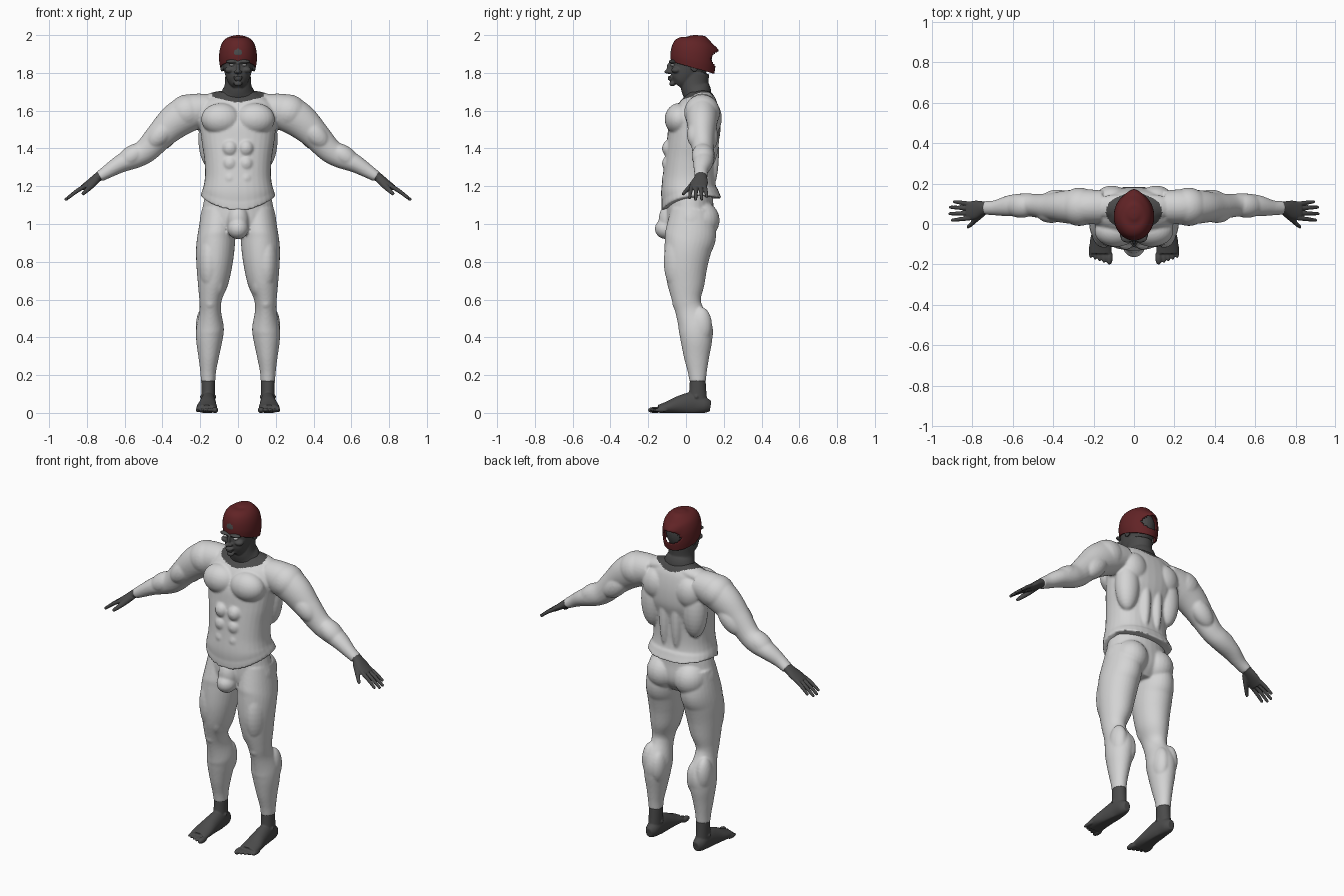
import bpy, bmesh, math
from mathutils import Vector, Matrix

cube = bpy.data.objects.get("Cube")
if cube:
    bpy.data.objects.remove(cube, do_unlink=True)


def material(name, *rgb):
    mat = bpy.data.materials.new(name)
    mat.use_nodes = True
    mat.diffuse_color = (*rgb, 1)
    node = next(n for n in mat.node_tree.nodes if n.type == "BSDF_PRINCIPLED")
    node.inputs["Base Color"].default_value = (*rgb, 1)
    return mat


CLOTH = material("light grey cloth", .66, .66, .66)
SKIN = material("dark grey skin", .07, .07, .07)
RED = material("dark red knit", .12, .017, .019)
WHITE = material("eye white", .8, .8, .8)
X, Y = Vector((1, 0, 0)), Vector((0, 1, 0))


def resample(rows, steps=6):
    """Smooth curve through rows of numbers."""
    out = []
    for i in range(len(rows) - 1):
        a, b, c, d = (rows[min(max(k, 0), len(rows) - 1)] for k in range(i - 1, i + 3))
        for j in range(steps):
            t = j / steps
            out.append([q + t / 2 * (r - p + t * (2 * p - 5 * q + 4 * r - s + t * (3 * (q - r) + s - p)))
                        for p, q, r, s in zip(a, b, c, d)])
    return out + [list(rows[-1])]


class Part:
    """Collects overlapping volumes, then fuses them into one smooth skin."""

    def __init__(self, name, sides=(1, -1)):
        self.name, self.sides, self.bm = name, sides, bmesh.new()

    def loft(self, rows, axis=X, pair=False, power=2, count=32):
        # each row: x, y, z, radius along the axis, radius across it
        rows = resample(rows)
        pts = [Vector(r[:3]) for r in rows]
        for side in self.sides if pair else (1,):
            rings = []
            for i, row in enumerate(rows):
                tangent = pts[min(i + 1, len(pts) - 1)] - pts[max(i - 1, 0)]
                across = tangent.cross(axis).normalized()
                ring = []
                for k in range(count):
                    angle = math.tau * k / count
                    c, s = (math.copysign(abs(f) ** (2 / power), f)
                            for f in (math.cos(angle), math.sin(angle)))
                    co = pts[i] + axis * row[3] * c + across * row[4] * s
                    co.x *= side
                    ring.append(self.bm.verts.new(co))
                rings.append(ring)
            for low, high in zip(rings, rings[1:]):
                for k in range(count):
                    n = (k + 1) % count
                    self.bm.faces.new((low[k], low[n], high[n], high[k]))
            self.bm.faces.new(rings[0])
            self.bm.faces.new(rings[-1])

    def blob(self, center, radii, turn=0, pair=True):
        for side in self.sides if pair else (1,):
            m = (Matrix.Diagonal((side, 1, 1, 1)) @ Matrix.Translation(center)
                 @ Matrix.Rotation(turn, 4, "Y") @ Matrix.Diagonal((*radii, 1)))
            bmesh.ops.create_uvsphere(self.bm, u_segments=24, v_segments=16, radius=1, matrix=m)

    def finish(self, mat, voxel=None, smooth=3, shape=None, cut=None, second=None, rule=None):
        bm = self.bm
        for v in bm.verts:
            if shape:
                v.co = shape(v.co)
        bmesh.ops.recalc_face_normals(bm, faces=bm.faces)
        if cut:
            gone = [f for f in bm.faces if cut(f)]
            bmesh.ops.delete(bm, geom=gone, context="FACES")
        mesh = bpy.data.meshes.new(self.name)
        bm.to_mesh(mesh)
        bm.free()
        obj = bpy.data.objects.new(self.name, mesh)
        bpy.context.collection.objects.link(obj)
        if voxel:
            mod = obj.modifiers.new("fuse", "REMESH")
            mod.mode, mod.voxel_size = "VOXEL", voxel
            mod = obj.modifiers.new("soften", "SMOOTH")
            mod.factor, mod.iterations = .5, smooth
        else:
            mod = obj.modifiers.new("thickness", "SOLIDIFY")
            mod.thickness, mod.offset = .007, -1
        graph = bpy.context.evaluated_depsgraph_get()
        baked = bpy.data.meshes.new_from_object(obj.evaluated_get(graph))
        obj.modifiers.clear()
        obj.data = baked
        baked.materials.clear()
        baked.materials.append(mat)
        if second:
            baked.materials.append(second)
        for p in baked.polygons:
            p.use_smooth = True
            p.material_index = int(bool(rule and rule(p.center)))
        return obj


# Shirt: trunk, sleeves and muscle volumes
shirt = Part("shirt")
shirt.loft([(0, .03, 1.1, .198, .163), (0, .022, 1.14, .193, .155), (0, .015, 1.18, .186, .147),
            (0, .015, 1.25, .175, .138), (0, .02, 1.34, .178, .133), (0, .03, 1.42, .19, .133),
            (0, .045, 1.5, .2, .138), (0, .06, 1.58, .21, .122), (0, .07, 1.65, .175, .095),
            (0, .07, 1.7, .1, .06)], power=2.3)
shirt.loft([(.15, .085, 1.61, .08, .08), (.25, .085, 1.59, .088, .097), (.33, .085, 1.545, .082, .093),
            (.41, .085, 1.47, .068, .076), (.48, .09, 1.395, .058, .066), (.54, .095, 1.357, .057, .06),
            (.62, .09, 1.32, .052, .048), (.69, .08, 1.278, .037, .036), (.735, .08, 1.25, .034, .029)],
           axis=Y, pair=True)
shirt.blob((.09, -.035, 1.555), (.105, .078, .085))           # chest
shirt.blob((.09, .085, 1.665), (.12, .06, .04), .15)          # neck to shoulder
shirt.blob((.14, .11, 1.45), (.07, .065, .16))                # side of back
shirt.blob((.04, .13, 1.38), (.035, .045, .2))                # along spine
shirt.blob((.11, .13, 1.56), (.08, .06, .09))                 # shoulder blade
shirt.blob((.27, .085, 1.59), (.1, .095, .095), .4)           # shoulder cap
shirt.blob((.41, .055, 1.475), (.09, .05, .055), .8)          # front of upper arm
shirt.blob((.38, .12, 1.465), (.1, .05, .055), .8)            # back of upper arm
shirt.blob((.56, .09, 1.36), (.09, .06, .055), .6)            # forearm
for z in (1.24, 1.32, 1.4):
    shirt.blob((.042, -.085, z), (.042, .042, .046))          # belly


def hem(co):
    lift = max(0, 1.2 - co.z) / 2 * (co.x / .2) ** 2
    return Vector((co.x, co.y, co.z + lift))


def neckline(c):
    return c.z > 1.6 and (abs(c.x) / .14) ** 1.7 + ((c.y - .06) / .095) ** 2 < 1


shirt.finish(CLOTH, .007, shape=hem, second=SKIN, rule=neckline)

# Tights: hips, legs and muscle volumes
tights = Part("tights")
tights.loft([(0, .02, 1.2, .165, .12), (0, .02, 1.1, .185, .125), (0, .025, 1, .2, .125),
             (0, .025, .93, .12, .08)])
tights.loft([(.1, .03, 1.08, .09, .11), (.113, .025, .95, .1, .135), (.12, .01, .87, .102, .125),
             (.125, 0, .78, .095, .114), (.132, 0, .68, .08, .098), (.145, .003, .6, .06, .077),
             (.147, .018, .54, .057, .074), (.148, .05, .45, .073, .09), (.152, .055, .38, .069, .083),
             (.155, .056, .3, .055, .068), (.158, .06, .22, .042, .051), (.158, .062, .165, .038, .043)],
            pair=True)
tights.blob((.09, .08, 1.02), (.095, .098, .1))               # seat
tights.blob((0, -.085, 1.02), (.058, .06, .09), pair=False)   # front pouch
tights.blob((0, -.105, .975), (.056, .06, .055), pair=False)
tights.blob((.15, -.03, .8), (.062, .088, .17))               # thigh front
tights.blob((.105, -.03, .7), (.04, .062, .09))               # inner knee
tights.blob((.147, -.035, .585), (.036, .038, .045))          # kneecap
tights.blob((.122, .08, .43), (.045, .06, .1))                # calf
tights.blob((.178, .08, .46), (.045, .058, .1))
tights.finish(CLOTH, .007)

# Hands and feet, one object per side
for side, word in ((1, "left"), (-1, "right")):
    hand = Part(word + "_hand", (side,))
    hand.loft([(.71, .08, 1.268, .03, .027), (.745, .078, 1.246, .034, .024), (.785, .07, 1.218, .046, .019),
               (.825, .065, 1.19, .044, .015)], axis=Y, pair=True)
    for y, spread, reach in ((.03, -.012, .9), (.054, -.003, 1.02), (.077, .006, 1), (.099, .014, .8)):
        root = Vector((.808, y, 1.202))
        way = Vector((.1, spread, -.07)) * reach
        knuckle, tip = root + way / 2 + Vector((0, 0, .004)), root + way
        hand.loft([(*root, .0115, .0115), (*knuckle, .0105, .0105), (*tip, .008, .008)], axis=Y, pair=True)
        hand.blob(tip, (.009, .008, .008))
    hand.loft([(.745, .06, 1.24, .02, .02), (.78, .025, 1.2, .015, .016), (.81, -.005, 1.17, .011, .011),
               (.825, -.015, 1.157, .008, .008)], axis=Y, pair=True)
    hand.finish(SKIN, .0035, 2)

    foot = Part(word + "_foot", (side,))
    foot.loft([(.158, .062, .172, .037, .042), (.158, .062, .11, .036, .046), (.158, .06, .04, .036, .055)],
              pair=True)
    foot.loft([(.158, .13, .035, .02, .028), (.158, .1, .04, .036, .042), (.158, .04, .05, .04, .06),
               (.161, -.03, .042, .046, .05), (.165, -.09, .03, .054, .034), (.165, -.145, .02, .054, .022)],
              pair=True)
    for k in range(5):
        size = .017 if k == 0 else .0125 - k * .0005
        foot.blob((.122 + .022 * k + (.004 if k else 0), -.165 + .008 * k, .015), (size, .037, size))
    foot.blob((.158, .055, .085), (.044, .02, .02))           # ankle bones
    foot.finish(SKIN, .0045, 2, shape=lambda co: Vector((co.x, co.y, max(co.z, 0))))

# Head with neck and facial features
head = Part("head")
head.loft([(0, -.045, 1.735, .03, .032), (0, -.03, 1.755, .052, .056), (0, -.01, 1.79, .067, .077),
           (0, .01, 1.83, .077, .094), (0, .025, 1.87, .085, .109), (0, .03, 1.92, .084, .108),
           (0, .037, 1.96, .065, .085), (0, .04, 1.985, .02, .03)])
head.loft([(0, .07, 1.62, .1, .06), (0, .06, 1.69, .09, .075), (0, .045, 1.735, .071, .074),
           (0, .048, 1.8, .067, .075)])
head.blob((0, -.09, 1.807), (.013, .026, .012), pair=False)   # nose
head.blob((0, -.085, 1.828), (.009, .018, .028), pair=False)
head.blob((.012, -.088, 1.805), (.009, .013, .009))
head.blob((.032, -.072, 1.86), (.034, .02, .01))              # brow
head.blob((.045, -.052, 1.815), (.026, .026, .017))           # cheek
head.blob((0, -.084, 1.778), (.026, .014, .006), pair=False)  # lips
head.blob((0, -.082, 1.766), (.022, .014, .006), pair=False)
head.blob((0, -.072, 1.743), (.022, .017, .014), pair=False)  # chin
head.blob((.085, .045, 1.835), (.009, .022, .03))             # ear
head.finish(SKIN, .0045, 2)

eyes = Part("eyes")
eyes.blob((.034, -.071, 1.841), (.013, .012, .006))
eyes.finish(WHITE)

# Knitted cap, tilted down at the back, with an opening there
cap = Part("cap")
cap.loft([(0, .035, 1.828, .094, .115), (0, .037, 1.87, .1, .119), (0, .042, 1.92, .097, .117),
          (0, .047, 1.96, .083, .103), (0, .05, 1.985, .058, .07), (0, .05, 1.997, .025, .03),
          (0, .05, 2, .002, .002)], count=64)


def slouch(co):
    drop = .24 * (co.y - .035) * min(1, max(0, (1.99 - co.z) / .15))
    z = co.z - drop
    peak = max(0, 1 - abs(z - 1.918) / .035) * max(0, 1 - abs(co.x) / .06)
    return Vector((co.x, co.y + (.02 * peak if co.y > .08 else 0), z))


def opening(face):
    c = face.calc_center_median()
    bottom = len(face.verts) > 4 and c.z < 1.9
    return bottom or (c.y > .08 and (c.x / .06) ** 2 + ((c.z - 1.875) / .038) ** 2 < 1)


cap.finish(RED, shape=slouch, cut=opening)
